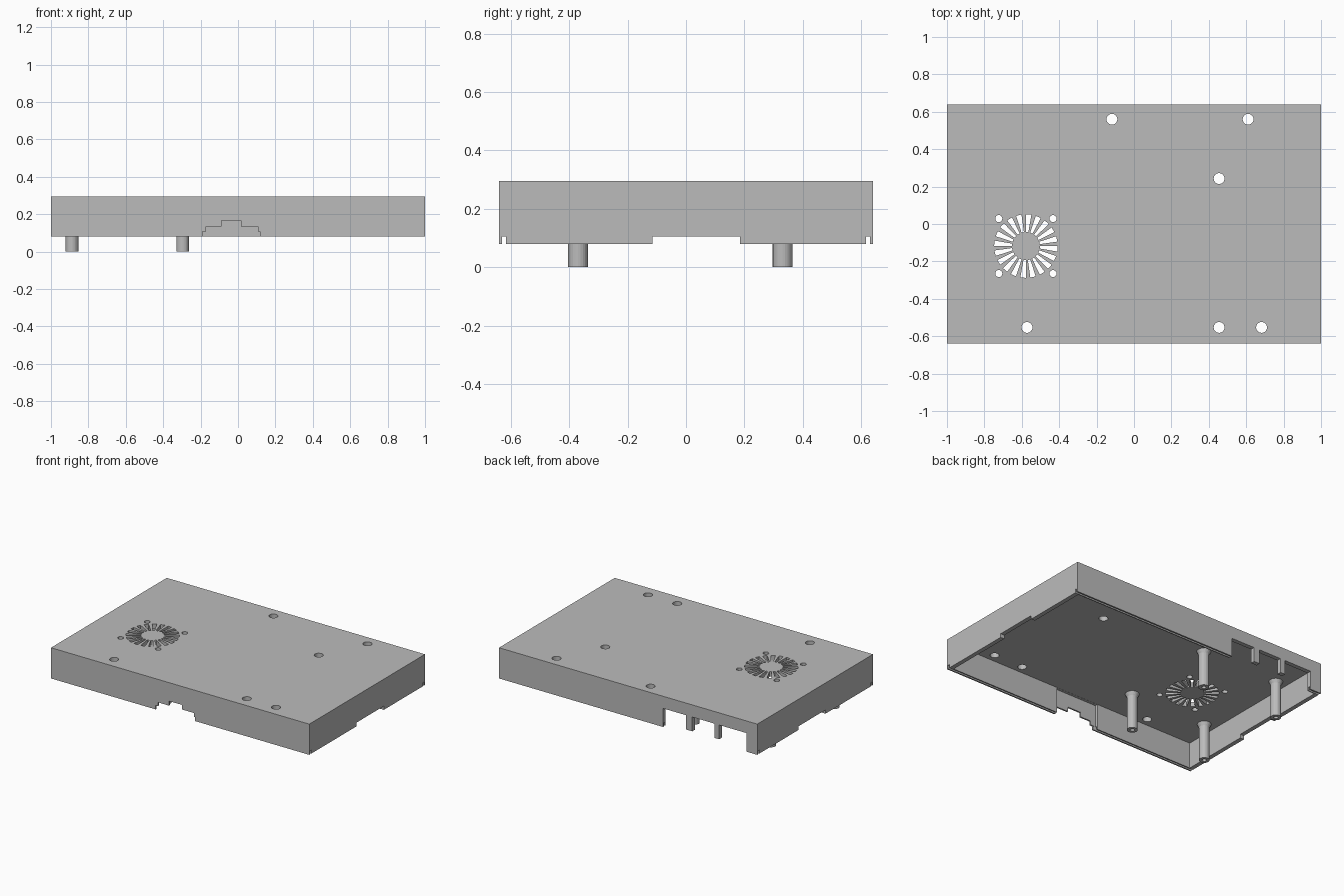
import bpy, bmesh, math
from mathutils import Vector

if "Cube" in bpy.data.objects:
    bpy.data.objects.remove(bpy.data.objects["Cube"])

grey = bpy.data.materials.new("plain grey")
grey.diffuse_color = (0.5, 0.5, 0.5, 1)
grey.use_nodes = True
grey.node_tree.nodes["Principled BSDF"].inputs["Base Color"].default_value = grey.diffuse_color

HX, HY, Z0, Z1 = 1.0, 0.64, 0.08, 0.295   # case half sizes, rim and top heights
T, ROOF = 0.03, 0.26                      # wall thickness, roof underside
GROOVE = 0.105                            # top of the rim groove


def add_prism(bm, pts, axis, a, b):
    """Extrude a closed 2D outline from a to b along an axis ('x', 'y' or 'z')."""
    place = {'x': lambda u, v, w: (w, u, v),
             'y': lambda u, v, w: (u, w, v),
             'z': lambda u, v, w: (u, v, w)}[axis]
    lo = [bm.verts.new(place(u, v, a)) for u, v in pts]
    hi = [bm.verts.new(place(u, v, b)) for u, v in pts]
    bm.faces.new(lo)
    bm.faces.new(hi)
    n = len(pts)
    for i in range(n):
        j = (i + 1) % n
        bm.faces.new((lo[i], lo[j], hi[j], hi[i]))


def rect(u0, u1, v0, v1):
    return [(u0, v0), (u1, v0), (u1, v1), (u0, v1)]


def circle(cx, cy, r, n=24):
    return [(cx + r * math.cos(2 * math.pi * i / n),
             cy + r * math.sin(2 * math.pi * i / n)) for i in range(n)]


def make(name, prisms):
    """One object from a list of (outline, axis, start, end)."""
    bm = bmesh.new()
    for p in prisms:
        add_prism(bm, *p)
    bmesh.ops.recalc_face_normals(bm, faces=bm.faces[:])
    me = bpy.data.meshes.new(name)
    bm.to_mesh(me)
    bm.free()
    me.materials.append(grey)
    ob = bpy.data.objects.new(name, me)
    bpy.context.collection.objects.link(ob)
    return ob


def cut(target, prisms):
    """Subtract prisms from the target and remove the cutter."""
    cutter = make("cutter", prisms)
    cutter.hide_render = True
    mod = target.modifiers.new("cut", 'BOOLEAN')
    mod.operation = 'DIFFERENCE'
    mod.solver = 'EXACT'
    mod.object = cutter
    bpy.context.view_layer.objects.active = target
    bpy.ops.object.modifier_apply(modifier=mod.name)
    bpy.data.objects.remove(cutter)


# Case lid, hollow from below
lid = make("case_lid", [(rect(-HX, HX, -HY, HY), 'z', Z0, Z1)])
cut(lid, [(rect(-HX + T, HX - T, -HY + T, HY - T), 'z', 0, ROOF)])

# Grooves along the front and back rims
cut(lid, [(rect(s * 0.63, s * 0.617, 0.0, GROOVE), 'x', -1.1, 1.1) for s in (-1, 1)])

# Shallow openings in both side rims
cut(lid, [(rect(-0.115, 0.185, 0.0, GROOVE + 0.001), 'x', s * 0.9, s * 1.1) for s in (-1, 1)])

# Thinned inside of the front wall around the connector opening
cut(lid, [(rect(-0.21, 0.12, 0.0, ROOF - 0.001), 'y', -0.629, -0.55)])

# Stepped connector opening in the front wall
step = [(-0.19, 0), (-0.19, 0.107), (-0.172, 0.107), (-0.172, 0.134), (-0.087, 0.134),
        (-0.087, 0.166), (0.015, 0.166), (0.015, 0.134), (0.106, 0.134), (0.106, 0.107),
        (0.117, 0.107), (0.117, 0)]
cut(lid, [(step, 'y', -0.7, -0.55)])

# Back port opening, leaving two hanging dividers
comb = [(-0.915, 0), (-0.915, 0.21)]
for a, b in ((-0.705, -0.667), (-0.496, -0.45)):
    comb += [(a, 0.21), (a, 0.11), (b, 0.11), (b, 0.21)]
comb += [(-0.27, 0.21), (-0.27, 0)]
cut(lid, [(comb, 'y', 0.55, 0.7)])

# Round roof holes
big = [(-0.118, 0.56), (0.61, 0.56), (0.455, 0.243),
       (-0.572, -0.553), (0.455, -0.553), (0.682, -0.553)]
holes = [circle(x, y, 0.029) for x, y in big]
FX, FY = -0.578, -0.118
holes += [circle(FX + sx * 0.145, FY + sy * 0.147, 0.019, 16) for sx in (-1, 1) for sy in (-1, 1)]

# Fan grille: ring of wedge slots
for k in range(20):
    a0, a1 = math.radians(18 * k - 10), math.radians(18 * k)
    holes.append([(FX + r * math.cos(a), FY + r * math.sin(a))
                  for r, a in ((0.075, a0), (0.17, a0), (0.17, a1), (0.075, a1))])
cut(lid, [(h, 'z', 0.2, 0.4) for h in holes])


# Screw posts: turned profile with a flared root and a blind hole
def screw_post(name, x, y, n=24):
    profile = [(0.0, 0.12), (0.014, 0.12), (0.014, 0.0), (0.034, 0.0),
               (0.034, 0.235), (0.045, ROOF)]
    bm = bmesh.new()
    vs = [bm.verts.new((r, 0, z)) for r, z in profile]
    es = [bm.edges.new(e) for e in zip(vs, vs[1:])]
    bmesh.ops.spin(bm, geom=vs + es, cent=(0, 0, 0), axis=(0, 0, 1),
                   angle=2 * math.pi, steps=n, use_merge=True)
    bmesh.ops.remove_doubles(bm, verts=bm.verts[:], dist=1e-5)
    bmesh.ops.recalc_face_normals(bm, faces=bm.faces[:])
    # outer wall must face outwards
    f = max(bm.faces, key=lambda f: f.calc_area())
    c = f.calc_center_median()
    if f.normal.dot(Vector((c.x, c.y, 0))) < 0:
        bmesh.ops.reverse_faces(bm, faces=bm.faces[:])
    me = bpy.data.meshes.new(name)
    bm.to_mesh(me)
    bm.free()
    me.materials.append(grey)
    ob = bpy.data.objects.new(name, me)
    ob.location = (x, y, 0)
    bpy.context.collection.objects.link(ob)


for i, x in enumerate((-0.888, -0.296)):
    for j, y in enumerate((-0.37, 0.331)):
        screw_post(f"screw_post_{i * 2 + j + 1}", x, y)
